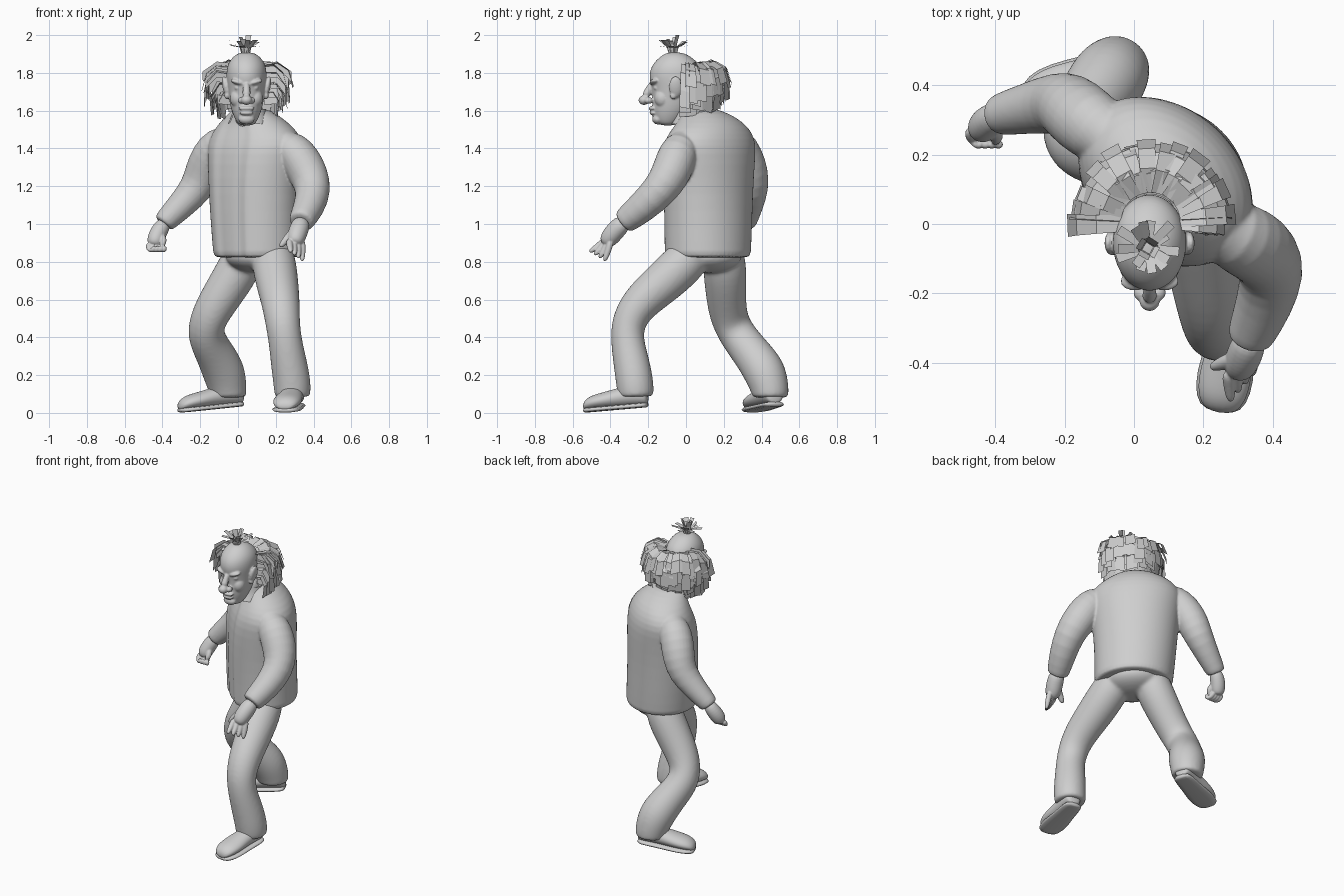
import bpy, bmesh, math, random
from mathutils import Vector as V

random.seed(4)
cube = bpy.data.objects.get("Cube")
if cube:
    bpy.data.objects.remove(cube, do_unlink=True)

grey = bpy.data.materials.new("plain_grey")
grey.use_nodes = True
tone = (0.62, 0.62, 0.62, 1)
grey.diffuse_color = tone
grey.node_tree.nodes["Principled BSDF"].inputs["Base Color"].default_value = tone


def finish(name, bm, smooth=True, levels=0):
    if smooth:
        bmesh.ops.recalc_face_normals(bm, faces=bm.faces)
    for f in bm.faces:
        f.smooth = smooth
    mesh = bpy.data.meshes.new(name)
    bm.to_mesh(mesh)
    bm.free()
    mesh.materials.append(grey)
    ob = bpy.data.objects.new(name, mesh)
    bpy.context.collection.objects.link(ob)
    if levels:
        mod = ob.modifiers.new("rounding", "SUBSURF")
        mod.levels = mod.render_levels = levels
    return ob


def loft(name, rings, levels=2):
    """Skin a list of equal rings and cap the ends."""
    bm = bmesh.new()
    rows = [[bm.verts.new(p) for p in r] for r in rings]
    n = len(rows[0])
    for a, b in zip(rows, rows[1:]):
        for i in range(n):
            j = (i + 1) % n
            bm.faces.new((a[i], a[j], b[j], b[i]))
    bm.faces.new(rows[0])
    bm.faces.new(rows[-1])
    return finish(name, bm, True, levels)


def tube(name, path, sides=14, levels=2):
    """Round limb through points (x, y, z, radius)."""
    pts = [V(p[:3]) for p in path]
    rings = []
    for i, p in enumerate(pts):
        t = (pts[min(i + 1, len(pts) - 1)] - pts[max(i - 1, 0)]).normalized()
        u = t.cross(V((1, 0, 0))).normalized()
        w = t.cross(u)
        angles = [math.tau * k / sides for k in range(sides)]
        rings.append([p + (u * math.cos(a) + w * math.sin(a)) * path[i][3] for a in angles])
    return loft(name, rings, levels)


def ball(name, loc, size, tilt=0):
    bm = bmesh.new()
    bmesh.ops.create_uvsphere(bm, u_segments=20, v_segments=12, radius=1)
    ob = finish(name, bm)
    ob.location, ob.scale, ob.rotation_euler.y = loc, size, tilt
    return ob


def fuse(name, parts, voxel, rounds):
    """Merge overlapping parts into one continuous skin."""
    bpy.context.view_layer.update()
    with bpy.context.temp_override(active_object=parts[0], object=parts[0],
                                   selected_objects=parts, selected_editable_objects=parts):
        bpy.ops.object.join()
    parts[0].name = name
    mod = parts[0].modifiers.new("blend", "REMESH")
    mod.mode, mod.voxel_size, mod.use_smooth_shade = "VOXEL", voxel, True
    mod = parts[0].modifiers.new("relax", "SMOOTH")
    mod.factor, mod.iterations = .5, rounds


# Jacket body turned toward the model's right, with a sunken shirt front
side, back = V((.743, -.669, 0)), V((.669, .743, 0))
torso = [(.82, .1, .115, .235, .215), (.83, .1, .115, .24, .218), (.98, .092, .118, .247, .218),
         (1.16, .086, .118, .257, .218), (1.33, .09, .12, .275, .217), (1.42, .092, .125, .288, .205),
         (1.48, .092, .13, .262, .183), (1.535, .085, .13, .205, .155), (1.585, .075, .105, .13, .12),
         (1.615, .06, .06, .085, .085)]


def torso_ring(row):
    z, x, y, w, d = row
    ring = []
    for k in range(60):
        a = math.tau * k / 60
        sunk = .925 if abs(a - 1.5 * math.pi) < .34 and z < 1.56 else 1
        ring.append(V((x, y, z)) + (side * w * math.cos(a) + back * d * math.sin(a)) * sunk)
    return ring


left_sleeve = tube("left_sleeve", [(.16, .03, 1.41, .085), (.23, -.005, 1.415, .098),
     (.285, -.03, 1.4, .105), (.335, -.055, 1.335, .11), (.378, -.085, 1.255, .107),
     (.402, -.14, 1.175, .096), (.377, -.23, 1.09, .086), (.335, -.325, 1.015, .07),
     (.332, -.335, 1.007, .064)])
right_sleeve = tube("right_sleeve", [(.02, .2, 1.43, .085), (-.045, .237, 1.437, .095),
     (-.1, .268, 1.425, .102), (-.148, .305, 1.36, .106), (-.185, .34, 1.27, .102),
     (-.22, .35, 1.185, .092), (-.30, .335, 1.1, .077), (-.39, .315, 1.01, .062),
     (-.397, .313, 1.0, .055)])
fuse("jacket", [loft("jacket_body", [torso_ring(r) for r in torso], 1),
                left_sleeve, right_sleeve], .007, 4)

# Standing collar flaps, open at the front
for s, label in ((-1, "right"), (1, "left")):
    bm = bmesh.new()
    rows = []
    for k in range(9):
        a = -math.pi / 2 + s * (.35 + k * .32)
        out = side * math.cos(a) + back * math.sin(a)
        rows.append([bm.verts.new(V((.06, .035, z)) + out * r)
                     for r, z in ((.115, 1.53), (.095, 1.575), (.088, 1.61))])
    for a, b in zip(rows, rows[1:]):
        for j in range(2):
            bm.faces.new((a[j], b[j], b[j + 1], a[j + 1]))
    finish(label + "_collar", bm, True, 1)

# Trousers
left_leg = tube("left_leg", [(.17, .08, .9, .1), (.19, .0, .8, .122), (.207, -.12, .69, .116),
     (.227, -.25, .58, .104), (.236, -.308, .48, .094), (.25, -.312, .38, .09), (.272, -.285, .25, .1),
     (.288, -.27, .15, .102), (.288, -.265, .09, .098), (.288, -.265, .085, .09)])
right_leg = tube("right_leg", [(.05, .19, .9, .1), (.02, .205, .79, .12), (-.06, .21, .66, .113),
     (-.15, .22, .52, .103), (-.18, .265, .42, .101), (-.125, .345, .32, .105), (-.073, .42, .22, .119),
     (-.053, .447, .12, .103), (-.05, .447, .085, .098), (-.05, .447, .08, .088)])
fuse("trousers", [left_leg, right_leg, ball("hips", (.105, .115, .83), (.175, .185, .09))], .01, 8)

# Hands: open left, curled right
left_hand = [tube("left_palm", [(.34, -.32, 1.02, .047), (.322, -.37, .97, .054), (.305, -.41, .92, .051),
                                (.30, -.435, .89, .03)]),
             tube("left_thumb", [(.31, -.38, .975, .027), (.26, -.40, .925, .023),
                                 (.22, -.415, .875, .015)], 8, 1)]
right_hand = [tube("right_palm", [(-.38, .32, 1.02, .038), (-.42, .3, .96, .048), (-.44, .275, .91, .047),
                                  (-.445, .265, .88, .03)]),
              tube("right_thumb", [(-.41, .28, .95, .022), (-.39, .25, .91, .02),
                                   (-.405, .235, .88, .014)], 8, 1)]
for i in range(4):
    left_hand.append(tube("left_finger", [(.27 + .023 * i, -.425 + .01 * i, .92, .02),
         (.275 + .022 * i, -.467 + .018 * i, .88 - .008 * i, .019),
         (.28 + .02 * i, -.515 + .027 * i, .85 - .017 * i, .013)], 8, 1))
    right_hand.append(tube("right_finger", [(-.475 + .02 * i, .275, .9, .018),
         (-.47 + .02 * i, .245, .86, .018), (-.45 + .02 * i, .225, .858, .016),
         (-.44 + .018 * i, .23, .885, .012)], 8, 1))
fuse("left_hand", left_hand, .004, 3)
fuse("right_hand", right_hand, .004, 3)


# Shoes: rings from heel to toe, with a flat sole below
def shoe(name, heel, toe):
    heel, toe = V(heel), V(toe)
    ahead = (toe - heel).normalized()
    across = V((-ahead.y, ahead.x, 0)).normalized()
    form = ((0, .035, .08), (.06, .055, .11), (.25, .062, .13), (.45, .066, .118),
            (.7, .08, .1), (.9, .07, .088), (1, .038, .055))
    upper, sole = [], []
    for t, w, h in form:
        mid = heel.lerp(toe, t)
        loop = [k * math.tau / 14 for k in range(14)]
        upper.append([mid + across * w * math.cos(a) +
                      V((0, 0, .012 + (h - .012) * (.5 + .5 * math.sin(a)))) for a in loop])
        sole.append([mid + across * x * (w + .008) + V((0, 0, z))
                     for x, z in ((-1, 0), (0, 0), (1, 0), (1, .025), (0, .028), (-1, .025))])
    loft(name, upper)
    loft(name + "_sole", sole, 1)


shoe("left_shoe", (.305, -.20, .03), (.245, -.545, 0))
shoe("right_shoe", (.025, .475, .035), (-.315, .345, 0))

# Head, facing straight forward, with blended features
cx = .045
skull = [(1.52, -.135, -.06, .037), (1.545, -.165, -.02, .057), (1.60, -.178, .03, .081),
         (1.66, -.18, .06, .094), (1.72, -.182, .08, .102), (1.78, -.2, .09, .109),
         (1.84, -.185, .08, .105), (1.885, -.14, .03, .075), (1.91, -.1, -.02, .035)]
features = [loft("head", [[V((cx + w * math.cos(a), (f + b) / 2 + (b - f) / 2 * math.sin(a), z))
                           for a in [math.tau * k / 20 for k in range(20)]] for z, f, b, w in skull]),
            tube("nose_bridge", [(cx, -.178, 1.75, .016), (cx, -.197, 1.71, .02),
                                 (cx, -.217, 1.672, .026)], 10),
            ball("nose_tip", (cx, -.222, 1.656), (.03, .03, .026)),
            ball("upper_lip", (cx, -.176, 1.612), (.044, .022, .013)),
            ball("lower_lip", (cx, -.172, 1.588), (.038, .022, .013)),
            ball("chin", (cx, -.15, 1.555), (.044, .03, .028))]
for s, label in ((-1, "right"), (1, "left")):
    features += [ball(label + "_nostril", (cx + s * .026, -.198, 1.654), (.021, .024, .018)),
                 ball(label + "_eye", (cx + s * .042, -.157, 1.72), (.022, .015, .012)),
                 ball(label + "_brow", (cx + s * .043, -.165, 1.75), (.044, .028, .014), -s * .28),
                 ball(label + "_cheek", (cx + s * .046, -.123, 1.665), (.042, .045, .05)),
                 ball(label + "_ear", (cx + s * .11, -.055, 1.725), (.017, .036, .058), s * .2),
                 ball(label + "_earlobe", (cx + s * .105, -.068, 1.68), (.012, .018, .02))]
fuse("head", features, .005, 4)
tube("neck", [(.075, .08, 1.5, .085), (.06, .03, 1.57, .08), (.05, -.01, 1.65, .075)])


# Hair cards: flat strips that follow (radius, height), twisted about their length
def card(bm, centre, angle, path, width, twist=0.0):
    out = V((math.cos(angle), math.sin(angle), 0))
    across = V((-out.y, out.x, 0)) * math.cos(twist) + V((0, 0, math.sin(twist)))
    rows = []
    for i, (r, z) in enumerate(path):
        p = V(centre) + out * r + V((0, 0, z))
        half = across * width * (.75 + .09 * i) / 2
        rows.append((bm.verts.new(p - half), bm.verts.new(p + half)))
    for a, b in zip(rows, rows[1:]):
        bm.faces.new((a[0], b[0], b[1], a[1]))


layers = [((.085, 1.835), (.15, 1.858), (.205, 1.828), (.23, 1.75)),
          ((.09, 1.80), (.16, 1.82), (.21, 1.77), (.215, 1.68)),
          ((.09, 1.74), (.15, 1.76), (.195, 1.71), (.185, 1.63)),
          ((.08, 1.69), (.13, 1.71), (.16, 1.67), (.15, 1.60))]
bm = bmesh.new()
middle = (cx + .003, .005, 0)
for layer in layers:
    for k in range(24):
        angle = math.radians(-2 + 184 * k / 23) + random.uniform(-.05, .05)
        grow = random.uniform(.92, 1.08)
        drop = random.uniform(-.02, .015) - .025 * abs(math.cos(angle)) ** 4
        path = [(r * (grow if i else 1), z + drop * i / 2) for i, (r, z) in enumerate(layer)]
        card(bm, middle, angle, path, random.uniform(.045, .065), random.uniform(-.35, .35))
# Side locks that spread flat toward the front
for s in (0, 1):
    for k in range(6):
        z = 1.83 - .035 * k
        reach = .235 - .016 * k
        angle = math.pi * s + random.uniform(-.1, .1)
        card(bm, middle, angle, ((.09, z), (.16, z + .005), (reach, z - .05)), .06, 1.45)
finish("back_hair", bm, smooth=False)

bm = bmesh.new()
tuft = (.04, -.07, 0)
for k in range(14):
    angle = math.tau * k / 14 + random.uniform(-.15, .15)
    reach = random.uniform(.06, .1)
    card(bm, tuft, angle, ((.018, 1.895), (.028, 1.935), (reach, random.uniform(1.94, 1.975))), .03)
for k in range(4):
    card(bm, tuft, 1 + 1.6 * k, ((.012, 1.9), (.015, 1.95), (.03, 2.0 - .01 * k)), .038)
finish("top_tuft", bm, smooth=False)
